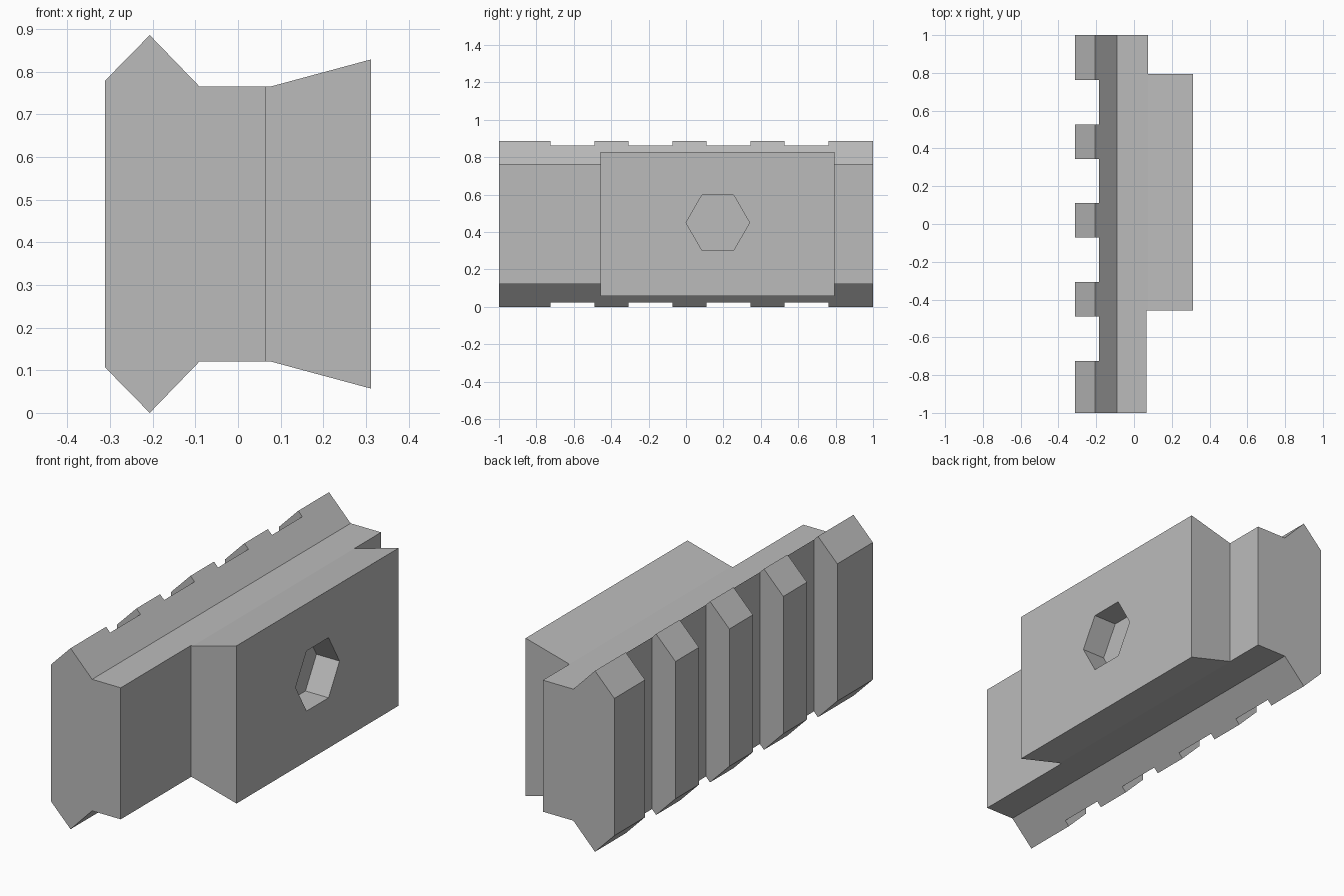
import bpy
import bmesh
from math import cos, sin, pi
from mathutils import Vector

default = bpy.data.objects.get("Cube")
if default:
    bpy.data.objects.remove(default, do_unlink=True)

# Single grey material
grey = bpy.data.materials.new("plain_grey")
grey.use_nodes = True
grey.diffuse_color = (0.5, 0.5, 0.5, 1)
grey.node_tree.nodes["Principled BSDF"].inputs["Base Color"].default_value = (0.5, 0.5, 0.5, 1)


def prism(name, points, direction):
    """Extrude a planar outline along a direction into a closed solid."""
    bm = bmesh.new()
    face = bm.faces.new([bm.verts.new(p) for p in points])
    moved = bmesh.ops.extrude_face_region(bm, geom=[face])["geom"]
    verts = [v for v in moved if isinstance(v, bmesh.types.BMVert)]
    bmesh.ops.translate(bm, vec=Vector(direction), verts=verts)
    # Keep the starting cap so the solid is closed
    if not face.is_valid or face not in bm.faces[:]:
        bmesh.ops.holes_fill(bm, edges=bm.edges[:])
    bmesh.ops.recalc_face_normals(bm, faces=bm.faces[:])
    mesh = bpy.data.meshes.new(name)
    bm.to_mesh(mesh)
    bm.free()
    mesh.materials.append(grey)
    obj = bpy.data.objects.new(name, mesh)
    bpy.context.collection.objects.link(obj)
    return obj


def slab(name, x0, x1, y0, y1):
    """Upright box, taller than the body, used for cutting."""
    corners = [(x0, y0, -0.2), (x1, y0, -0.2), (x1, y1, -0.2), (x0, y1, -0.2)]
    return prism(name, corners, (0, 0, 1.4))


def cut(target, cutter):
    cutter.hide_render = True
    mod = target.modifiers.new("cut", "BOOLEAN")
    mod.operation = "DIFFERENCE"
    mod.solver = "EXACT"
    mod.object = cutter
    bpy.context.view_layer.objects.active = target
    bpy.ops.object.modifier_apply(modifier=mod.name)
    bpy.data.objects.remove(cutter, do_unlink=True)


# Body: mirrored cross-section with rail head, neck and flared mounting block
MID = 0.443
half = [(-0.312, 0.336), (-0.207, 0.443), (-0.09, 0.322), (0.075, 0.322), (0.312, 0.386)]
outline = [(x, -1, MID + h) for x, h in half] + [(x, -1, MID - h) for x, h in reversed(half)]
body = prism("rail_body", outline, (0, 2, 0))

# Cross slots across the rail head
for y0, y1 in [(-0.725, -0.49), (-0.307, -0.072), (0.11, 0.345), (0.527, 0.762)]:
    cut(body, slab("slot_cutter", -0.6, -0.185, y0, y1))

# Steps at both ends of the mounting block
cut(body, slab("front_step_cutter", 0.065, 0.6, -1.2, -0.457))
cut(body, slab("back_step_cutter", 0.075, 0.6, 0.795, 1.2))

# Blind hexagonal socket
hexagon = [(0.187, 0.17 + 0.17 * cos(i * pi / 3), 0.45 + 0.17 * sin(i * pi / 3)) for i in range(6)]
cut(body, prism("socket_cutter", hexagon, (0.4, 0, 0)))
